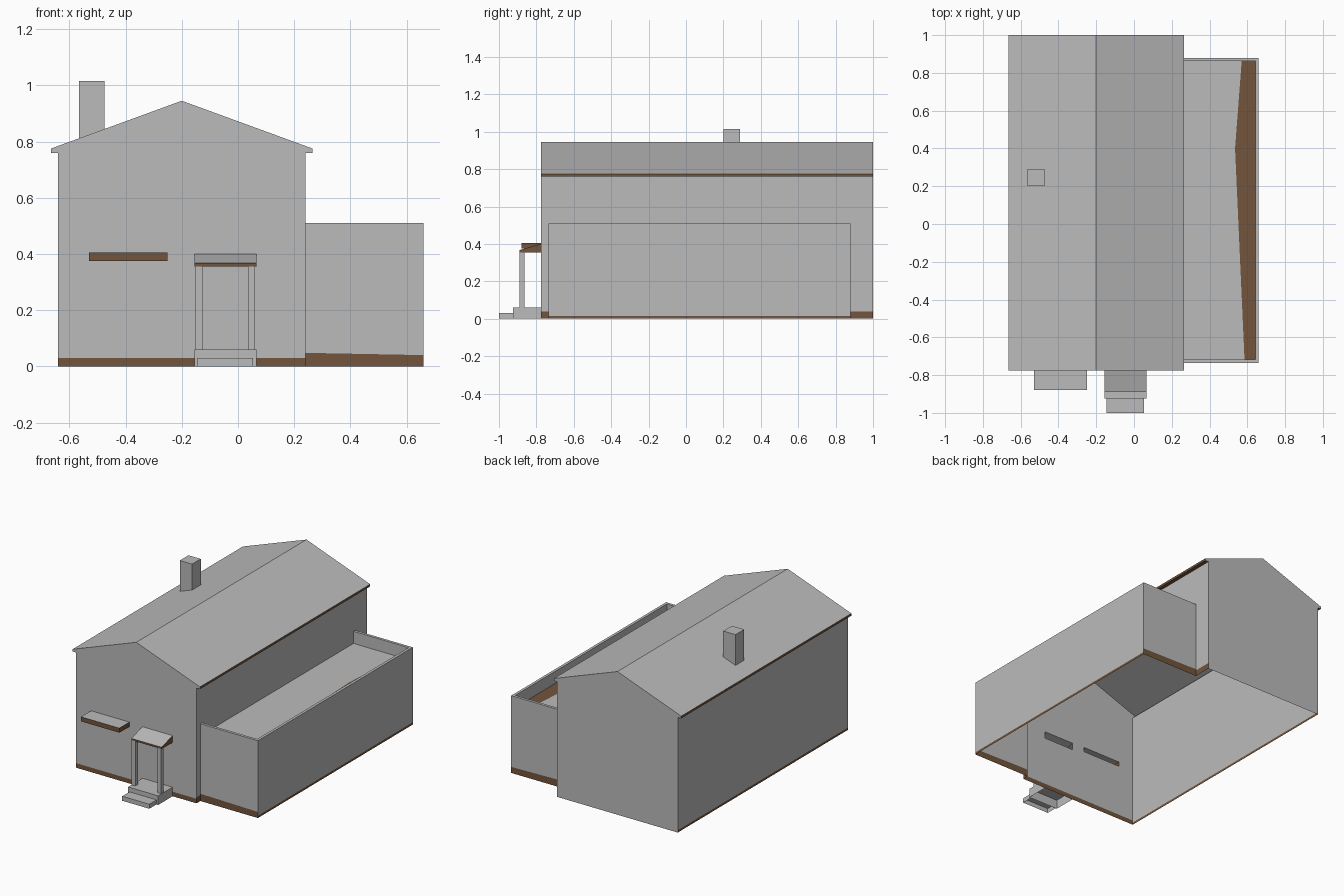
import bpy
import bmesh
from mathutils import Vector

cube = bpy.data.objects.get("Cube")
if cube:
    bpy.data.objects.remove(cube, do_unlink=True)


def material(name, rgb):
    mat = bpy.data.materials.new(name)
    mat.use_nodes = True
    color = (*rgb, 1)
    mat.diffuse_color = color
    for node in mat.node_tree.nodes:
        if node.type == 'BSDF_PRINCIPLED':
            node.inputs["Base Color"].default_value = color
    return mat


MATERIALS = [material("plain grey", (0.5, 0.5, 0.5)),
             material("earth brown", (0.17, 0.09, 0.045))]
GREY, BROWN = 0, 1
LEFT, RIGHT = Vector((-1, 0, 0)), Vector((1, 0, 0))
FRONT, BACK = Vector((0, -1, 0)), Vector((0, 1, 0))
DOWN, UP = Vector((0, 0, -1)), Vector((0, 0, 1))


def build(name, faces):
    """Make a shell from (colour, outward direction, corner points) panels."""
    bm = bmesh.new()
    for color, outward, points in faces:
        face = bm.faces.new([bm.verts.new(p) for p in points])
        face.normal_update()
        if face.normal.dot(outward) < 0:
            face.normal_flip()
        face.material_index = color
    bmesh.ops.remove_doubles(bm, verts=bm.verts[:], dist=0.0001)
    mesh = bpy.data.meshes.new(name)
    bm.to_mesh(mesh)
    bm.free()
    for mat in MATERIALS:
        mesh.materials.append(mat)
    obj = bpy.data.objects.new(name, mesh)
    bpy.context.collection.objects.link(obj)
    return obj


def wall_x(color, outward, x, y0, y1, z0, z1):
    return color, outward, [(x, y0, z0), (x, y1, z0), (x, y1, z1), (x, y0, z1)]


def wall_y(color, outward, y, x0, x1, z0, z1):
    return color, outward, [(x0, y, z0), (x1, y, z0), (x1, y, z1), (x0, y, z1)]


def level(color, outward, z, x0, x1, y0, y1):
    return color, outward, [(x0, y0, z), (x1, y0, z), (x1, y1, z), (x0, y1, z)]


def box(x0, x1, y0, y1, z0, z1, side=GREY):
    """Box open underneath and at the back."""
    return [wall_x(side, LEFT, x0, y0, y1, z0, z1),
            wall_x(side, RIGHT, x1, y0, y1, z0, z1),
            wall_y(side, FRONT, y0, x0, x1, z0, z1),
            level(GREY, UP, z1, x0, x1, y0, y1)]


# Main dimensions
WL, WR, RIDGE_X = -0.64, 0.24, -0.2
YF, YB = -0.775, 1.0
EAVE, FASCIA, RIDGE, REACH = 0.76, 0.775, 0.945, 0.465
AX, AF, AB, ATOP, DECK = 0.66, -0.735, 0.88, 0.51, 0.43
AWNING = (-0.53, -0.25, 0.375, 0.405)
CANOPY = (-0.155, 0.065, 0.355, 0.4)


def roof_z(x):
    return RIDGE - abs(x - RIDGE_X) * (RIDGE - FASCIA) / REACH


# House walls: the front is built in columns around the two openings
walls = []
BASE = 0.03
columns = [WL, AWNING[0], AWNING[1], RIDGE_X, CANOPY[0], CANOPY[1], WR]
for x0, x1 in zip(columns, columns[1:]):
    walls.append(wall_y(BROWN, FRONT, YF, x0, x1, 0, BASE))
    bottom = BASE
    for left, right, low, high in (AWNING, CANOPY):
        if (x0, x1) == (left, right):
            walls.append(wall_y(GREY, FRONT, YF, x0, x1, bottom, low))
            bottom = high
    walls.append((GREY, FRONT, [(x0, YF, bottom), (x1, YF, bottom),
                                (x1, YF, roof_z(x1)), (x0, YF, roof_z(x0))]))
walls.append((GREY, BACK, [(WL, YB, 0), (WR, YB, 0), (WR, YB, roof_z(WR)),
                           (RIDGE_X, YB, RIDGE), (WL, YB, roof_z(WL))]))
walls.append(wall_x(BROWN, LEFT, WL, YF, YB, 0, 0.015))
walls.append(wall_x(GREY, LEFT, WL, YF, YB, 0.015, EAVE))
for y0, y1 in ((YF, AF), (AB, YB)):
    walls.append(wall_x(BROWN, RIGHT, WR, y0, y1, 0, 0.04))
    walls.append(wall_x(GREY, RIGHT, WR, y0, y1, 0.04, EAVE))
walls.append(wall_x(GREY, RIGHT, WR, AF, AB, DECK, EAVE))
build("house_walls", walls)

# Gable roof with brown fascias and soffits
roof = []
for wall, side, out in ((WL, -1, LEFT), (WR, 1, RIGHT)):
    edge = RIDGE_X + side * REACH
    roof.append((GREY, UP, [(RIDGE_X, YF, RIDGE), (edge, YF, FASCIA),
                            (edge, YB, FASCIA), (RIDGE_X, YB, RIDGE)]))
    roof.append(wall_x(BROWN, out, edge, YF, YB, EAVE, FASCIA))
    roof.append(level(BROWN, DOWN, EAVE, wall, edge, YF, YB))
    for y, facing in ((YF, FRONT), (YB, BACK)):
        roof.append((GREY, facing, [(wall, y, EAVE), (edge, y, EAVE),
                                    (edge, y, FASCIA), (wall, y, roof_z(wall))]))
build("main_roof", roof)

# Chimney rising out of the slope
CX0, CX1, CY0, CY1, CTOP = -0.565, -0.475, 0.2, 0.29, 1.015
chimney = [level(GREY, UP, CTOP, CX0, CX1, CY0, CY1)]
for x, out in ((CX0, LEFT), (CX1, RIGHT)):
    chimney.append(wall_x(GREY, out, x, CY0, CY1, roof_z(x), CTOP))
for y, out in ((CY0, FRONT), (CY1, BACK)):
    chimney.append((GREY, out, [(CX0, y, roof_z(CX0)), (CX1, y, roof_z(CX1)),
                                (CX1, y, CTOP), (CX0, y, CTOP)]))
build("chimney", chimney)

# Annex walls with a ground band and a thin parapet
RIM = 0.018
IX, IF, IB = AX - RIM, AF + RIM, AB - RIM
annex = [wall_x(BROWN, RIGHT, AX, AF, AB, 0, 0.015),
         wall_x(GREY, RIGHT, AX, AF, AB, 0.015, ATOP)]
for y, out in ((AF, FRONT), (AB, BACK)):
    near, far = (WR, y, 0.048), (AX, y, 0.04)
    annex.append((BROWN, out, [(WR, y, 0), (AX, y, 0), far, near]))
    annex.append((GREY, out, [near, far, (AX, y, ATOP), (WR, y, ATOP)]))
annex += [level(GREY, UP, ATOP, WR, IX, AF, IF),
          level(GREY, UP, ATOP, WR, IX, IB, AB),
          level(GREY, UP, ATOP, IX, AX, AF, AB),
          wall_x(GREY, LEFT, IX, IF, IB, DECK, ATOP),
          wall_y(GREY, BACK, IF, WR, IX, DECK, ATOP),
          wall_y(GREY, FRONT, IB, WR, IX, DECK, ATOP)]
build("annex_walls", annex)

# Flat annex roof with a brown strip along the outer edge
seam = [(0.585, IF, DECK), (0.535, 0.4, DECK), (0.57, IB, DECK)]
deck = []
for a, b in zip(seam, seam[1:]):
    for color, x in ((GREY, WR), (BROWN, IX)):
        deck.append((color, UP, [a, b, (x, b[1], DECK), (x, a[1], DECK)]))
build("annex_roof", deck)

# Window awning
build("window_awning", box(AWNING[0], AWNING[1], -0.88, YF,
                           AWNING[2], AWNING[3], BROWN)
      + [level(BROWN, DOWN, AWNING[2], AWNING[0], AWNING[1], -0.88, YF)])

# Sloping porch canopy
PX0, PX1, PLOW, PHIGH = CANOPY
PY, LIP = -0.89, 0.367
canopy = [wall_y(BROWN, FRONT, PY, PX0, PX1, PLOW, LIP),
          level(BROWN, DOWN, PLOW, PX0, PX1, PY, YF),
          (GREY, UP, [(PX0, PY, LIP), (PX1, PY, LIP),
                      (PX1, YF, PHIGH), (PX0, YF, PHIGH)])]
for x, out in ((PX0, LEFT), (PX1, RIGHT)):
    canopy.append((BROWN, out, [(x, PY, PLOW), (x, YF, PLOW),
                                (x, YF, PHIGH), (x, PY, LIP)]))
build("porch_canopy", canopy)

# Porch posts
STEP = 0.06
POST = 0.026
for name, x in (("right_post", PX0 + 0.002), ("left_post", PX1 - 0.004 - POST)):
    back = PY + POST
    build(name, box(x, x + POST, PY, back, STEP, PLOW)
          + [wall_y(GREY, BACK, back, x, x + POST, STEP, PLOW)])

# Entrance steps
build("porch_landing", box(PX0, PX1, -0.925, YF, 0, STEP))
build("lower_step", box(PX0 + 0.01, PX1 - 0.012, -1, -0.925, 0, STEP / 2))
